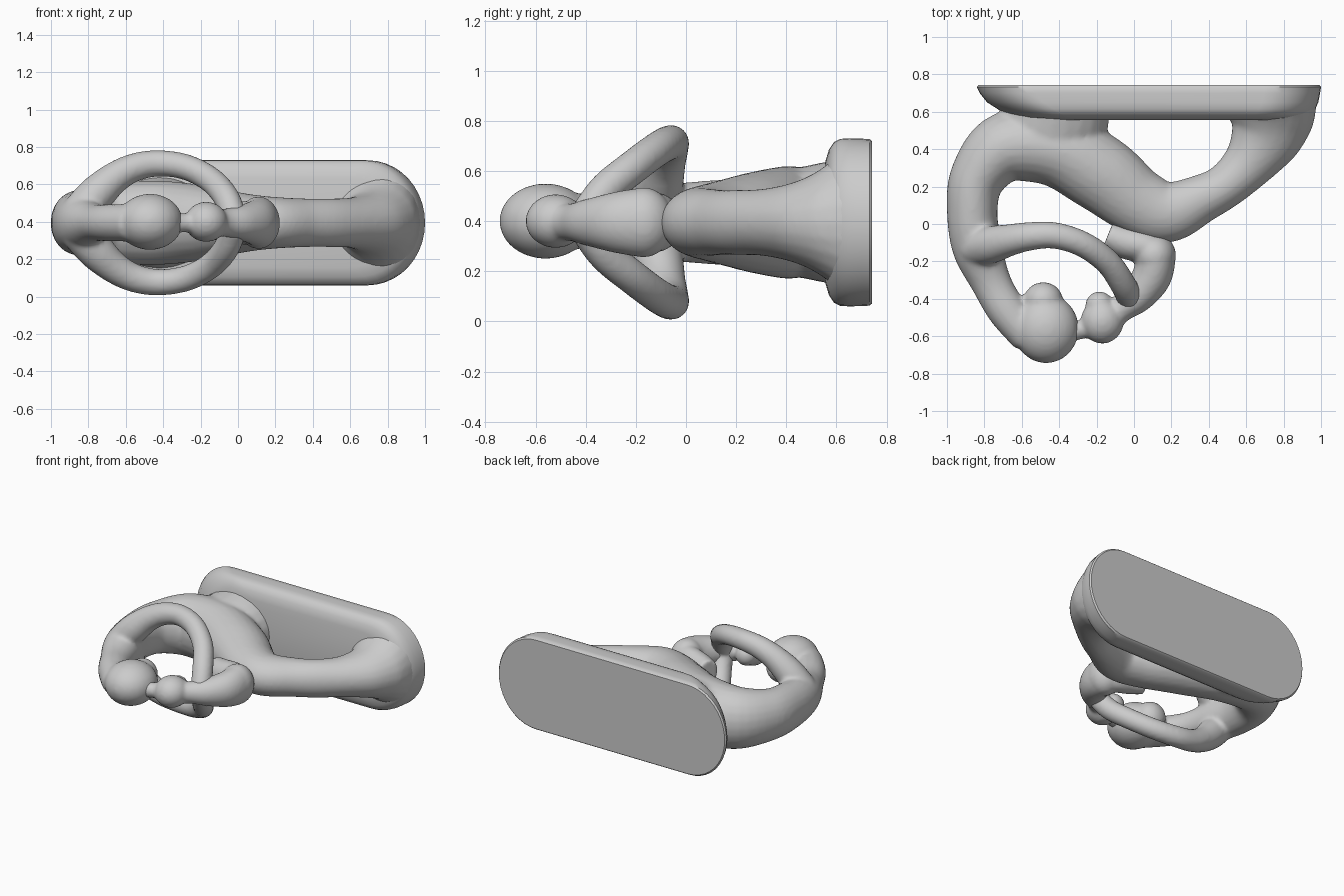
import bpy, bmesh, math
from mathutils import Vector, Matrix

if "Cube" in bpy.data.objects:
    bpy.data.objects.remove(bpy.data.objects["Cube"])

ZC = 0.395  # mirror plane of the whole sculpture


def spline(a, b, c, d, t):
    """Catmull-Rom interpolation of equal-length tuples."""
    return [0.5 * (2 * q + (r - p) * t + (2 * p - 5 * q + 4 * r - s) * t * t
                   + (3 * q - p - 3 * r + s) * t ** 3) for p, q, r, s in zip(a, b, c, d)]


def loft(bm, rings):
    """Skin a list of point rings and cap both ends."""
    loops = [[bm.verts.new(p) for p in ring] for ring in rings]
    n = len(loops[0])
    for a, b in zip(loops, loops[1:]):
        for i in range(n):
            j = (i + 1) % n
            bm.faces.new((a[i], a[j], b[j], b[i]))
    bm.faces.new(loops[0][::-1])
    bm.faces.new(loops[-1])


def tube(bm, pts, sides=24, steps=6):
    """Swept oval: each point is x, y, z, in-plane half width, vertical half width."""
    ext = [pts[0]] + pts + [pts[-1]]
    path = [spline(*ext[i:i + 4], k / steps) for i in range(len(pts) - 1) for k in range(steps)]
    path.append(list(pts[-1]))
    rings = []
    for i, p in enumerate(path):
        nxt, prv = path[min(i + 1, len(path) - 1)], path[max(i - 1, 0)]
        t = (Vector(nxt[:3]) - Vector(prv[:3])).normalized()
        side = t.cross(Vector((0, 0, 1))).normalized()
        up = side.cross(t)
        rings.append([Vector(p[:3]) + side * p[3] * math.cos(a) + up * p[4] * math.sin(a)
                      for a in (2 * math.pi * k / sides for k in range(sides))])
    loft(bm, rings)


def blob(bm, loc, radii, turn=0):
    m = Matrix.Translation(loc) @ Matrix.Rotation(math.radians(turn), 4, 'Z') @ Matrix.Diagonal((*radii, 1))
    bmesh.ops.create_uvsphere(bm, u_segments=28, v_segments=18, radius=1, matrix=m)


def flat(pts):
    """Lift x, y, w, h points onto the mirror plane."""
    return [(x, y, ZC, w, h) for x, y, w, h in pts]


def finish(bm, name, voxel=0, smooth=0):
    bmesh.ops.recalc_face_normals(bm, faces=bm.faces)
    me = bpy.data.meshes.new(name)
    bm.to_mesh(me)
    bm.free()
    ob = bpy.data.objects.new(name, me)
    bpy.context.collection.objects.link(ob)
    if voxel:
        r = ob.modifiers.new("fuse", 'REMESH')
        r.mode, r.voxel_size, r.use_smooth_shade = 'VOXEL', voxel, True
        s = ob.modifiers.new("soften", 'SMOOTH')
        s.factor, s.iterations = 0.5, smooth
    return ob


# Mother: back, lap and legs as one continuous sweep
bm = bmesh.new()
tube(bm, flat([
    (-0.56, -0.60, 0.10, 0.10), (-0.68, -0.46, 0.105, 0.10), (-0.765, -0.31, 0.108, 0.10),
    (-0.835, -0.13, 0.135, 0.145), (-0.865, 0.06, 0.135, 0.165), (-0.835, 0.25, 0.15, 0.18),
    (-0.68, 0.41, 0.19, 0.215), (-0.42, 0.40, 0.20, 0.225), (-0.18, 0.27, 0.205, 0.20),
    (0.02, 0.12, 0.18, 0.16), (0.18, 0.065, 0.165, 0.14), (0.36, 0.135, 0.13, 0.13),
    (0.49, 0.205, 0.12, 0.13), (0.61, 0.32, 0.14, 0.135), (0.695, 0.45, 0.19, 0.165),
    (0.725, 0.55, 0.23, 0.22), (0.73, 0.63, 0.245, 0.29), (0.73, 0.69, 0.245, 0.29)]))
# Hips seated on the plinth
tube(bm, flat([(-0.46, 0.36, 0.26, 0.20), (-0.44, 0.50, 0.29, 0.23),
               (-0.42, 0.60, 0.29, 0.25), (-0.42, 0.69, 0.29, 0.27)]))
# Head and hair bun
blob(bm, (-0.47, -0.56, ZC + 0.005), (0.175, 0.185, 0.15))
blob(bm, (-0.485, -0.41, ZC + 0.005), (0.105, 0.10, 0.11))
# Two arms circling the child
arm = [(-0.85, -0.13, 0.05, 0.10), (-0.76, -0.11, 0.15, 0.10), (-0.66, -0.085, 0.24, 0.085),
       (-0.55, -0.065, 0.297, 0.076), (-0.42, -0.062, 0.318, 0.071), (-0.27, -0.11, 0.295, 0.069),
       (-0.14, -0.205, 0.225, 0.069), (-0.06, -0.32, 0.13, 0.070), (-0.02, -0.40, 0.02, 0.070)]
for s in (1, -1):
    tube(bm, [(x, y, ZC + s * dz, r, r) for x, y, dz, r in arm])
finish(bm, "mother_figure", 0.014, 7)

# Child: neck, back, hip and legs resting on the lap
bm = bmesh.new()
tube(bm, flat([(-0.15, -0.53, 0.07, 0.07), (-0.07, -0.455, 0.072, 0.075),
               (0.02, -0.385, 0.09, 0.095), (0.09, -0.29, 0.105, 0.12),
               (0.115, -0.20, 0.105, 0.135), (0.115, -0.14, 0.09, 0.13)]))
tube(bm, flat([(0.14, -0.15, 0.08, 0.11), (0.06, -0.12, 0.09, 0.12),
               (-0.05, -0.095, 0.09, 0.105), (-0.14, -0.06, 0.075, 0.09)]))
blob(bm, (0.11, -0.17, ZC), (0.115, 0.12, 0.14))
# Child's head and bun
blob(bm, (-0.17, -0.52, ZC + 0.005), (0.115, 0.12, 0.107))
blob(bm, (-0.185, -0.435, ZC + 0.005), (0.075, 0.075, 0.075))
# Contact where the two heads touch
tube(bm, flat([(-0.34, -0.575, 0.06, 0.06), (-0.285, -0.565, 0.05, 0.05), (-0.22, -0.55, 0.06, 0.06)]))
finish(bm, "child_figure", 0.012, 6)

# Plinth: rounded slab flaring towards its flat face
bm = bmesh.new()
rings = []
for y, x0, x1, hz in [(0.555, -0.56, 0.88, 0.24), (0.57, -0.65, 0.93, 0.29), (0.59, -0.69, 0.955, 0.32),
                      (0.615, -0.73, 0.97, 0.333), (0.65, -0.785, 0.985, 0.335), (0.70, -0.825, 0.995, 0.334),
                      (0.732, -0.84, 1.0, 0.332), (0.742, -0.832, 0.992, 0.324)]:
    ring = []
    for cx, start in ((x1 - 0.30, -90), (x0 + 0.30, 90)):
        for k in range(21):
            a = math.radians(start + 9 * k)
            ring.append((cx + 0.30 * math.cos(a), y, ZC + hz * math.sin(a)))
    rings.append(ring)
loft(bm, rings)
plinth = finish(bm, "plinth")
bpy.context.view_layer.objects.active = plinth
plinth.select_set(True)
bpy.ops.object.shade_smooth_by_angle(angle=math.radians(40))
